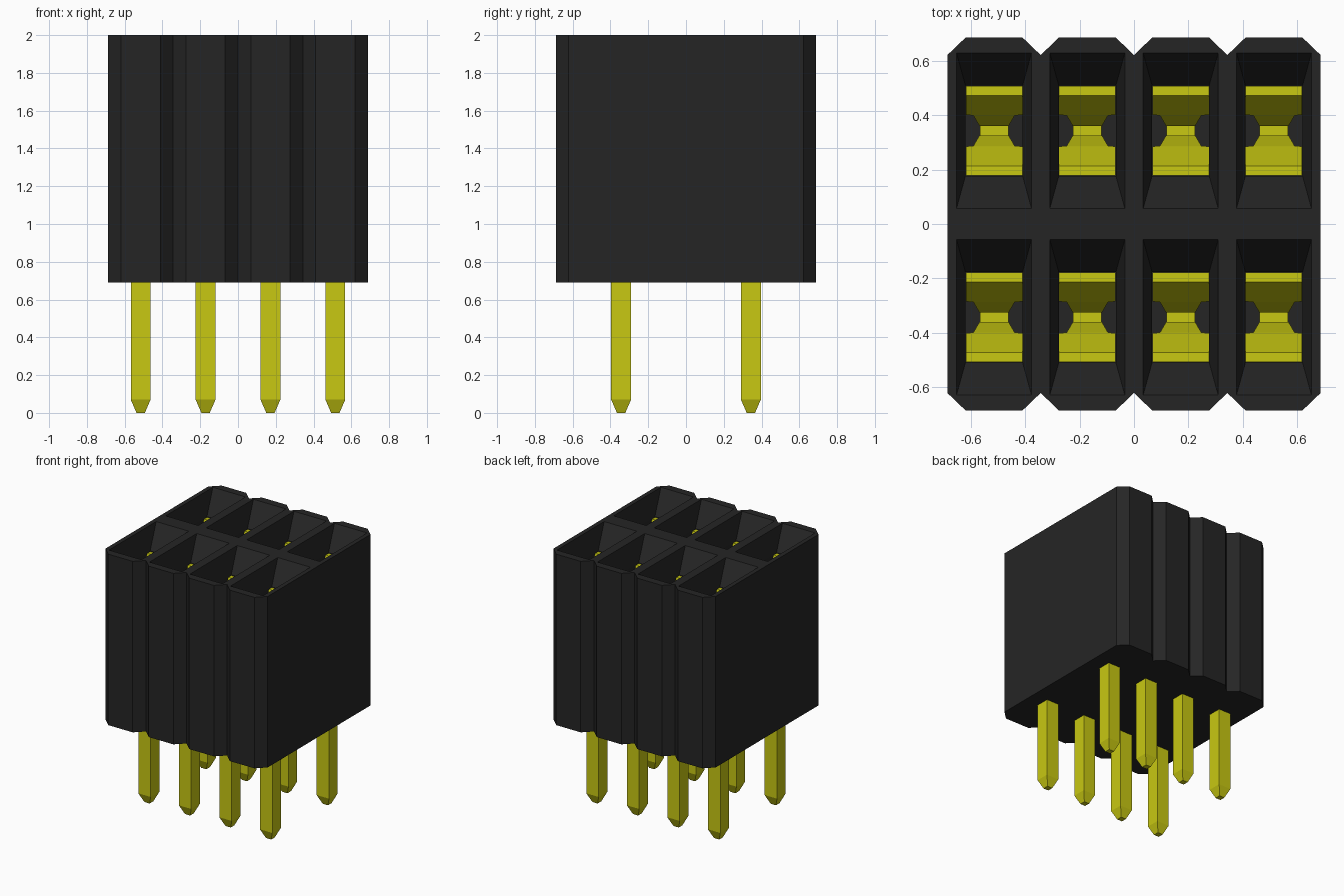
import bpy, bmesh

if "Cube" in bpy.data.objects:
    bpy.data.objects.remove(bpy.data.objects["Cube"], do_unlink=True)

P = 0.3435                      # pitch between contacts
BOTTOM, TOP = 0.69, 2.0         # housing height range
FLOOR, THROAT = 1.0, 1.83       # cavity floor and lower end of the funnel
XS = [(i - 1.5) * P for i in range(4)]
YS = [-P, P]


def material(name, rgb):
    m = bpy.data.materials.new(name)
    m.use_nodes = True
    m.diffuse_color = (*rgb, 1)
    bsdf = m.node_tree.nodes["Principled BSDF"]
    bsdf.inputs["Base Color"].default_value = (*rgb, 1)
    return m


black = material("black plastic", (0.0185, 0.0185, 0.0185))
yellow = material("yellow metal", (0.58, 0.58, 0.006))


def make_object(name, bm, mat):
    bmesh.ops.recalc_face_normals(bm, faces=bm.faces)
    me = bpy.data.meshes.new(name)
    bm.to_mesh(me)
    bm.free()
    me.materials.append(mat)
    ob = bpy.data.objects.new(name, me)
    bpy.context.collection.objects.link(ob)
    return ob


def loft(bm, rings):
    """Closed solid through a list of equally long point rings."""
    loops = [[bm.verts.new(p) for p in ring] for ring in rings]
    n = len(loops[0])
    for a, b in zip(loops, loops[1:]):
        for i in range(n):
            j = (i + 1) % n
            bm.faces.new((a[i], a[j], b[j], b[i]))
    bm.faces.new(loops[0][::-1])
    bm.faces.new(loops[-1])


def rect(cx, cy, hx, hy, z):
    return [(cx + sx * hx, cy + sy * hy, z)
            for sx, sy in ((-1, -1), (1, -1), (1, 1), (-1, 1))]


# Housing: four chamfered lobes along each long side
side = [(-2 * P, 0.622)]
for x in XS:
    side += [(x - 0.104, 2 * P), (x + 0.104, 2 * P), (x + P / 2, 0.622)]
outline = side + [(-x, -y) for x, y in side]
bm = bmesh.new()
loft(bm, [[(x, y, z) for x, y in outline] for z in (BOTTOM, TOP)])
housing = make_object("housing", bm, black)

# Funnel-mouthed cavities cut into the housing
bm = bmesh.new()
for x in XS:
    for y in YS:
        loft(bm, [rect(x, y, 0.105, 0.166, FLOOR),
                  rect(x, y, 0.105, 0.166, THROAT),
                  rect(x, y, 0.138, 0.286, TOP),
                  rect(x, y, 0.138, 0.286, TOP + 0.1)])
cutter = make_object("cavity_cutter", bm, black)
cutter.hide_render = True
mod = housing.modifiers.new("cavities", "BOOLEAN")
mod.operation = "DIFFERENCE"
mod.solver = "EXACT"
mod.object = cutter
bpy.context.view_layer.objects.active = housing
bpy.ops.object.modifier_apply(modifier=mod.name)
bpy.data.objects.remove(cutter, do_unlink=True)

# Spring leaf stations: inner y, outer y, half width, z
LEAF = [(0.130, 0.165, 0.104, 1.825),
        (0.058, 0.098, 0.104, 1.66),
        (0.056, 0.096, 0.076, 1.655),
        (0.018, 0.052, 0.054, 1.52),
        (0.018, 0.052, 0.054, FLOOR)]

for row, y in zip(("front", "back"), YS):
    for i, x in enumerate(XS, 1):
        # Square pin with a tapered tip
        bm = bmesh.new()
        loft(bm, [rect(x, y, 0.022, 0.022, 0),
                  rect(x, y, 0.0525, 0.0525, 0.07),
                  rect(x, y, 0.0525, 0.0525, FLOOR + 0.1)])
        make_object(f"{row}_pin_{i}", bm, yellow)

        # Pair of mirrored spring leaves inside the cavity
        bm = bmesh.new()
        for s in (-1, 1):
            loft(bm, [rect(x, y + s * (a + b) / 2, w, (b - a) / 2, z)
                      for a, b, w, z in LEAF])
        make_object(f"{row}_contact_{i}", bm, yellow)
